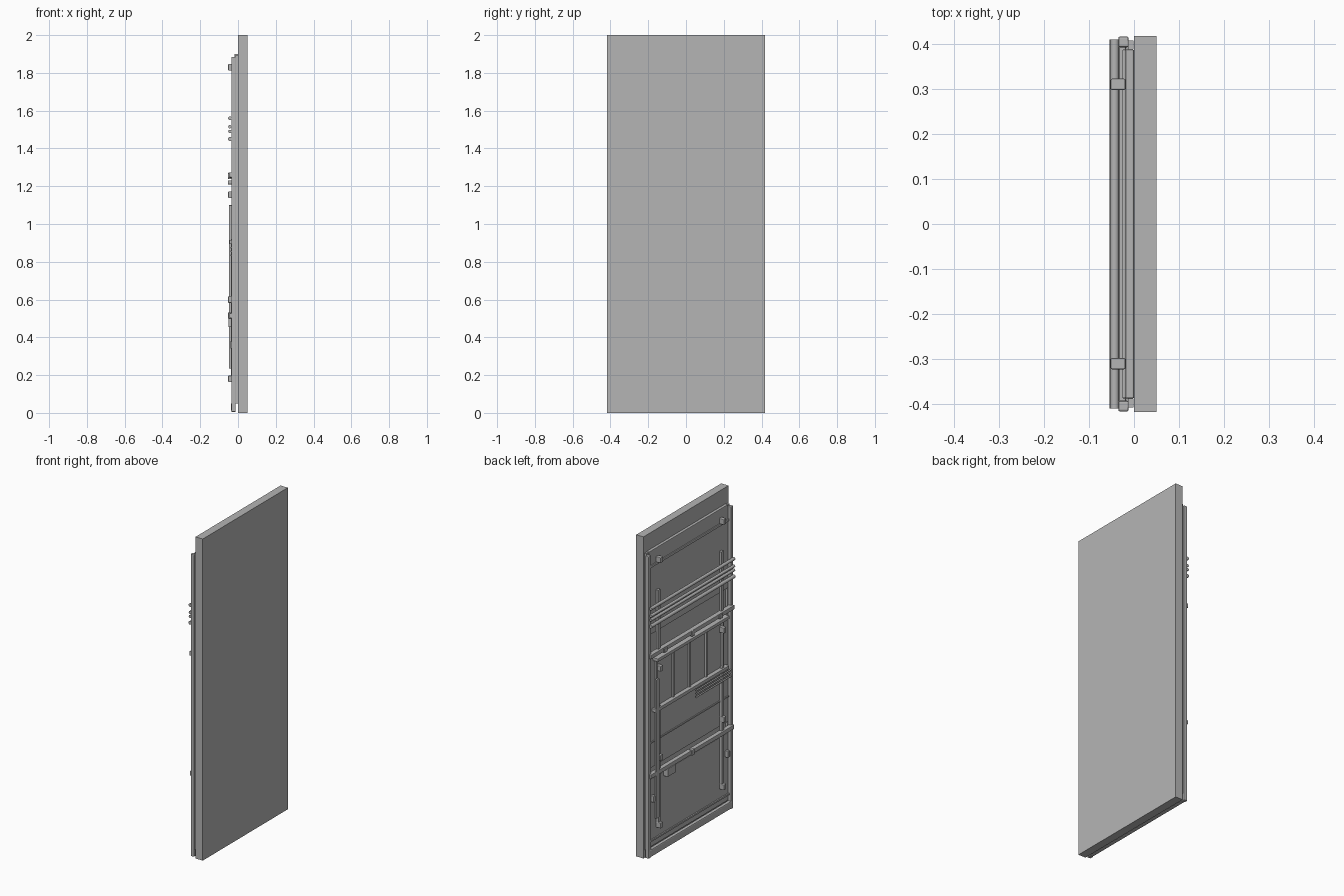
import bpy, bmesh, math
from mathutils import Matrix

if "Cube" in bpy.data.objects:
    bpy.data.objects.remove(bpy.data.objects["Cube"])

grey = bpy.data.materials.new("plain_grey")
grey.diffuse_color = (0.46, 0.46, 0.46, 1)
grey.use_nodes = True
grey.node_tree.nodes["Principled BSDF"].inputs["Base Color"].default_value = grey.diffuse_color


def finish(name, bm):
    mesh = bpy.data.meshes.new(name)
    bm.to_mesh(mesh)
    bm.free()
    mesh.materials.append(grey)
    obj = bpy.data.objects.new(name, mesh)
    bpy.context.collection.objects.link(obj)
    return obj


def box(name, x, y, z, bevel=0):
    """Box from (low, high) pairs, with optional chamfered edges."""
    bm = bmesh.new()
    bmesh.ops.create_cube(bm, size=1)
    for v in bm.verts:
        v.co = [(r[0] + r[1]) / 2 + c * (r[1] - r[0]) for r, c in zip((x, y, z), v.co)]
    if bevel:
        bmesh.ops.bevel(bm, geom=bm.edges[:], offset=bevel, segments=2,
                        profile=0.5, affect='EDGES')
    return finish(name, bm)


def rod(name, x, z, y0, y1, r, sides=12):
    """Round bar running across the width."""
    bm = bmesh.new()
    bmesh.ops.create_cone(bm, cap_ends=True, segments=sides, radius1=r, radius2=r,
                          depth=y1 - y0,
                          matrix=Matrix.Translation((x, (y0 + y1) / 2, z))
                          @ Matrix.Rotation(math.pi / 2, 4, 'X'))
    for f in bm.faces:
        f.smooth = len(f.verts) == 4
    return finish(name, bm)


# Main slab
box("slab", (0, 0.05), (-0.418, 0.418), (0, 2))

# Backing panels with gaps between them
for name, z0, z1 in (("upper_panel", 1.38, 1.9), ("middle_panel", 0.55, 1.255),
                     ("lower_panel", 0.06, 0.48)):
    box(name, (-0.019, 0), (-0.388, 0.388), (z0, z1), 0.003)

# Parts mirrored on both sides
for side, s in (("left", 1), ("right", -1)):
    def span(a, b):
        return tuple(sorted((s * a, s * b)))
    box(side + "_post", (-0.035, -0.012), span(0.393, 0.417), (0.005, 1.885), 0.004)
    box(side + "_post_lining", (-0.013, -0.001), span(0.388, 0.408), (0.05, 1.895))
    box(side + "_upper_rail", (-0.034, -0.019), span(0.3, 0.322), (1.26, 1.64))
    box(side + "_lower_rail", (-0.036, -0.019), span(0.3, 0.322), (0.17, 0.92))
    for z in (0.18, 0.6, 1.155, 1.83):
        box(side + "_clamp", (-0.052, -0.019), span(0.298, 0.323), (z - 0.017, z + 0.017), 0.003)
    box(side + "_latch", (-0.054, -0.03), span(0.258, 0.288), (1.243, 1.268), 0.002)
    box(side + "_side_tab", (-0.04, -0.019), span(0.355, 0.375), (0.34, 0.38), 0.003)

# Long upright bar
box("upright_bar", (-0.048, -0.034), (0.328, 0.356), (0.235, 1.1), 0.003)

# Cross beams
for name, z, h, x0, w in (("upper_beam", 1.26, 0.013, -0.048, 0.41),
                          ("slat_top_beam", 1.22, 0.01, -0.054, 0.353),
                          ("slat_bottom_beam", 0.905, 0.011, -0.046, 0.36),
                          ("lower_beam", 0.515, 0.013, -0.046, 0.41),
                          ("top_rail", 1.805, 0.008, -0.026, 0.388)):
    box(name, (x0, -0.018), (-w, w), (z - h, z + h), 0.003)
box("bottom_beam", (-0.036, -0.012), (-0.41, 0.41), (0.008, 0.055), 0.006)
box("thin_strip", (-0.025, -0.018), (-0.388, 0.388), (0.705, 0.713))
box("bottom_strip", (-0.027, -0.018), (-0.388, 0.388), (0.095, 0.105))

# Slats between the two middle beams
for i in range(5):
    y = -0.325 + i * 0.1625
    box("slat", (-0.03, -0.018), (y - 0.006, y + 0.006), (0.91, 1.215))

# Centre catches and lock box
for z in (1.255, 0.515):
    box("centre_catch", (-0.052, -0.03), (-0.013, 0.013), (z - 0.017, z + 0.017), 0.002)
box("lock_box", (-0.05, -0.019), (0.17, 0.25), (0.455, 0.505), 0.003)

# Group of round pipes
for z, r in ((1.56, 0.01), (1.515, 0.009), (1.49, 0.009), (1.45, 0.011)):
    rod("cross_pipe", -0.043, z, -0.41, 0.41, r)

# Short thin rods on one side
for z, y1 in ((0.875, -0.05), (0.855, -0.05), (0.835, -0.05)):
    rod("short_rod", -0.035, z, -0.39, y1, 0.005, 8)
